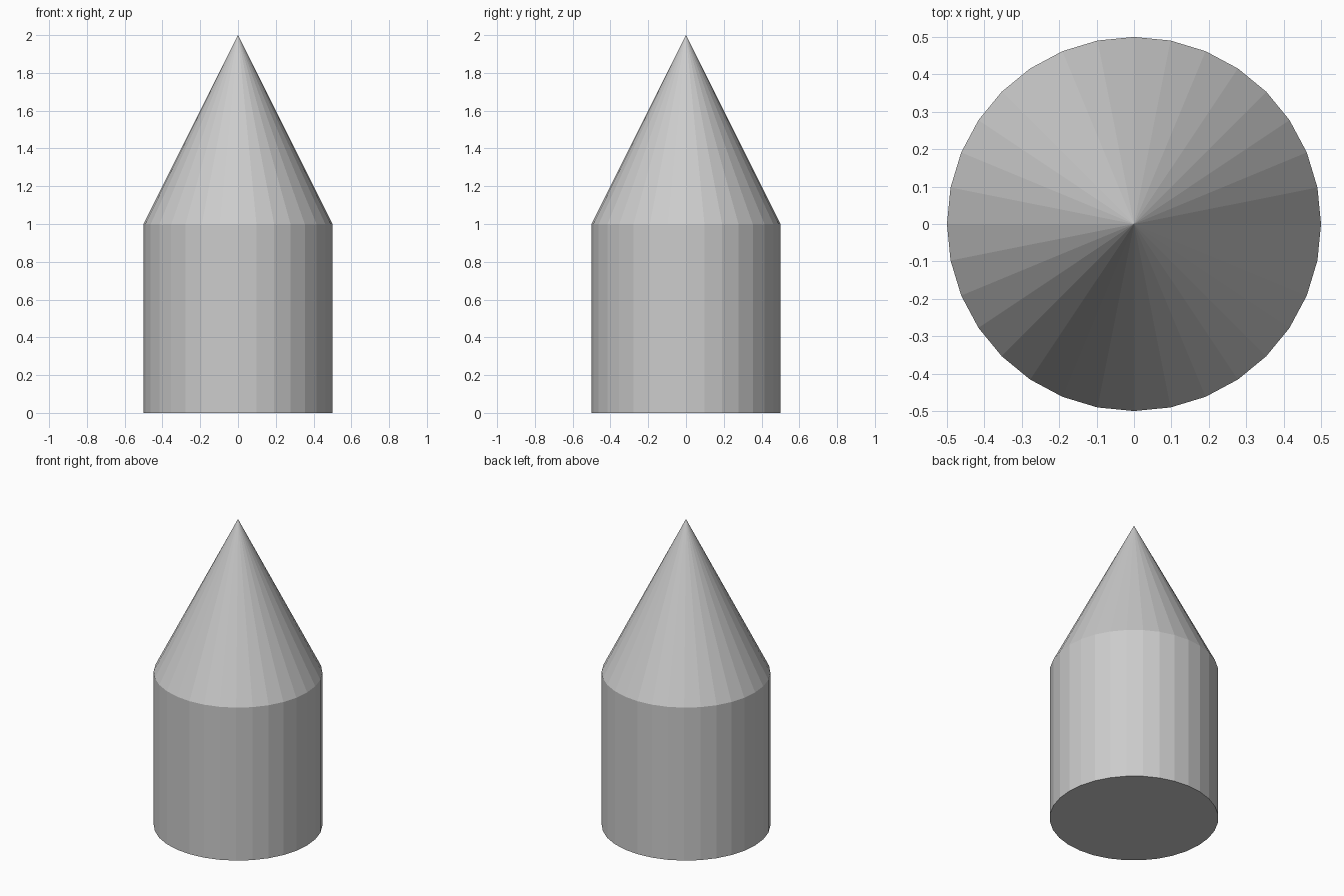
import bpy

if "Cube" in bpy.data.objects:
    bpy.data.objects.remove(bpy.data.objects["Cube"])

SIDES = 32
RADIUS = 0.5
BODY_HEIGHT = 1.0
TIP_HEIGHT = 1.0

# Cylindrical body standing on the ground
bpy.ops.mesh.primitive_cylinder_add(
    vertices=SIDES, radius=RADIUS, depth=BODY_HEIGHT,
    location=(0, 0, BODY_HEIGHT / 2))
bpy.context.object.name = "body"

# Conical tip, open underneath where it meets the body
bpy.ops.mesh.primitive_cone_add(
    vertices=SIDES, radius1=RADIUS, radius2=0, depth=TIP_HEIGHT,
    end_fill_type='NOTHING',
    location=(0, 0, BODY_HEIGHT + TIP_HEIGHT / 2))
bpy.context.object.name = "pointed_tip"
